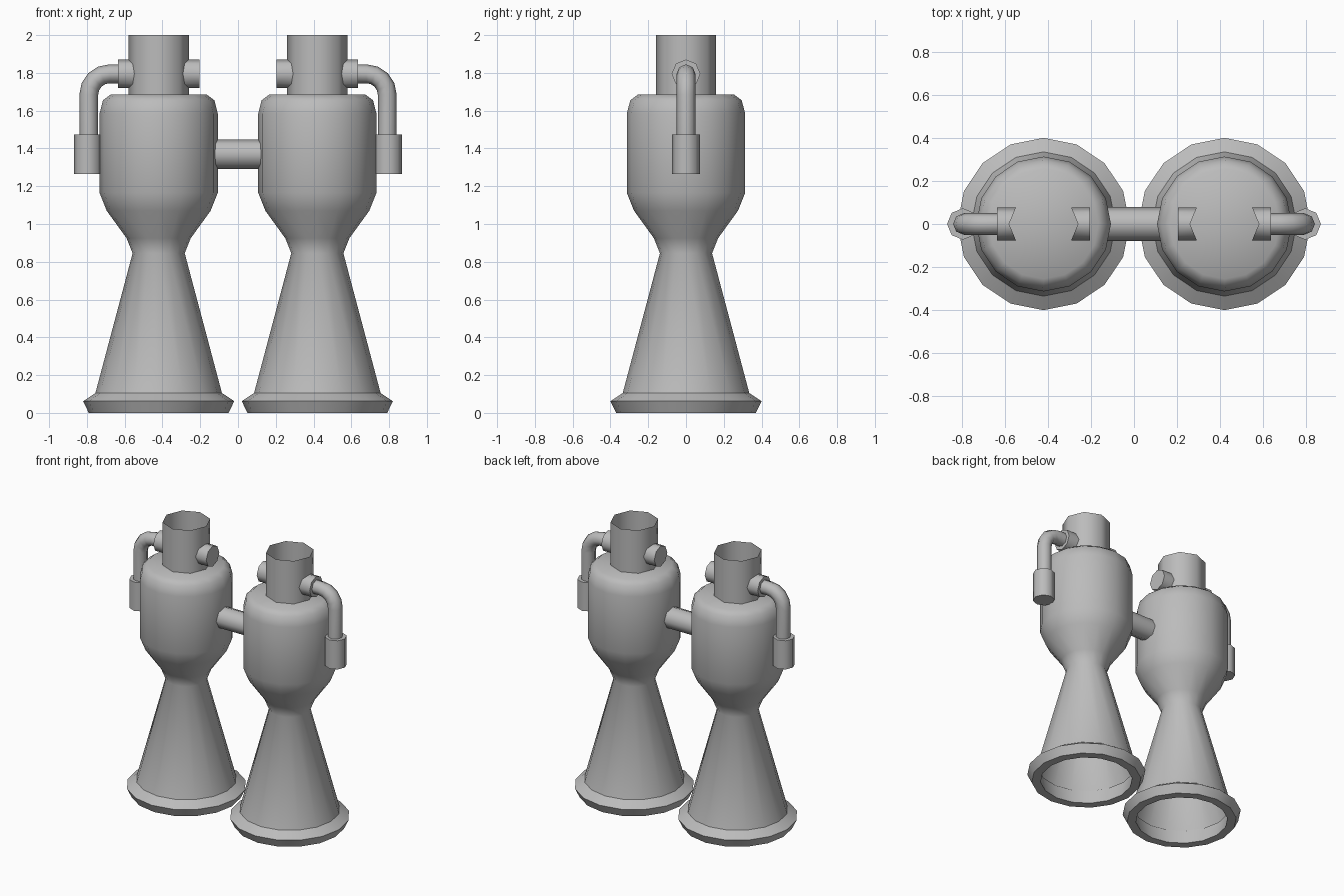
import bpy, bmesh
from math import cos, sin, pi, radians
from mathutils import Vector

cube = bpy.data.objects.get("Cube")
if cube:
    bpy.data.objects.remove(cube)

metal = bpy.data.materials.new("grey metal")
metal.use_nodes = True
grey = (0.5, 0.5, 0.5, 1)
metal.diffuse_color = grey
metal.node_tree.nodes["Principled BSDF"].inputs["Base Color"].default_value = grey


def loft(name, rings, cap_start=False, cap_end=False, smooth=50):
    """Skin a list of equally sized point rings."""
    bm = bmesh.new()
    loops = [[bm.verts.new(p) for p in ring] for ring in rings]
    n = len(loops[0])
    for a, b in zip(loops, loops[1:]):
        for i in range(n):
            j = (i + 1) % n
            bm.faces.new((a[i], a[j], b[j], b[i]))
    if cap_start:
        bm.faces.new(loops[0])
    if cap_end:
        bm.faces.new(loops[-1])
    bmesh.ops.recalc_face_normals(bm, faces=bm.faces)
    mesh = bpy.data.meshes.new(name)
    bm.to_mesh(mesh)
    bm.free()
    mesh.materials.append(metal)
    obj = bpy.data.objects.new(name, mesh)
    bpy.context.collection.objects.link(obj)
    bpy.ops.object.select_all(action='DESELECT')
    obj.select_set(True)
    bpy.context.view_layer.objects.active = obj
    bpy.ops.object.shade_smooth_by_angle(angle=radians(smooth))


def ring(centre, u, v, r, n=8):
    u, v, centre = Vector(u), Vector(v), Vector(centre)
    return [centre + r * (cos(2 * pi * i / n) * u + sin(2 * pi * i / n) * v)
            for i in range(n)]


def lathe(name, x, profile, n=8, **options):
    loft(name, [ring((x, 0, z), (1, 0, 0), (0, 1, 0), r, n) for r, z in profile], **options)


X, Y, Z = (1, 0, 0), (0, 1, 0), (0, 0, 1)
AXIS = 0.42        # engine centre line
TUBE_R = 0.16
PORT_Z = 1.795

chamber = [(0.255, 1.685), (0.295, 1.655), (0.313, 1.585), (0.313, 1.165),
           (0.275, 1.07), (0.17, 0.925), (0.138, 0.845), (0.335, 0.105)]
rim = [(0.335, 0.105), (0.40, 0.062), (0.37, 0), (0.31, 0), (0.325, 0.105)]

for label, side in (("left", 1), ("right", -1)):
    x = side * AXIS
    # chamber with bell nozzle, nozzle rim and open inlet tube
    lathe(label + "_chamber_and_nozzle", x, chamber, 16, cap_start=True)
    lathe(label + "_nozzle_rim", x, rim, 16)
    lathe(label + "_inlet_tube", x, [(TUBE_R, 1.685), (TUBE_R, 2)])

    # ports saddled against the octagonal inlet tube
    for place, way in (("outer", side), ("inner", -side)):
        end = ring((x + way * 0.215, 0, PORT_Z), Y, Z, 0.076)
        base = [Vector((x + way * (TUBE_R - 0.414 * abs(p.y)), p.y, p.z)) for p in end]
        loft(f"{label}_{place}_port", [base, end], cap_end=True)

    # feed pipe: straight rise, quarter bend, run into the outer port
    px, bend = 0.79, 0.11
    rings = [ring((side * px, 0, 1.47), X, Y, 0.05)]
    for k in range(5):
        a = k * pi / 8
        centre = (side * (px - bend + bend * cos(a)), 0, PORT_Z - bend + bend * sin(a))
        rings.append(ring(centre, (cos(a), 0, sin(a)), (0, side, 0), 0.05)
                     if side > 0 else
                     ring(centre, (-cos(a), 0, sin(a)), Y, 0.05))
    if side < 0:
        rings[0] = ring((side * px, 0, 1.47), (-1, 0, 0), Y, 0.05)
    rings.append(ring((side * 0.63, 0, PORT_Z), Z, (0, 1, 0), 0.05))
    loft(label + "_feed_pipe", rings)

    # canister at the foot of the pipe
    lathe(label + "_canister", side * 0.795, [(0.073, 1.265), (0.073, 1.475)],
          cap_start=True, cap_end=True)

# bar joining the two chambers
loft("joining_bar", [ring((s * 0.13, 0, 1.37), Y, Z, 0.078) for s in (-1, 1)],
     cap_start=True, cap_end=True)
